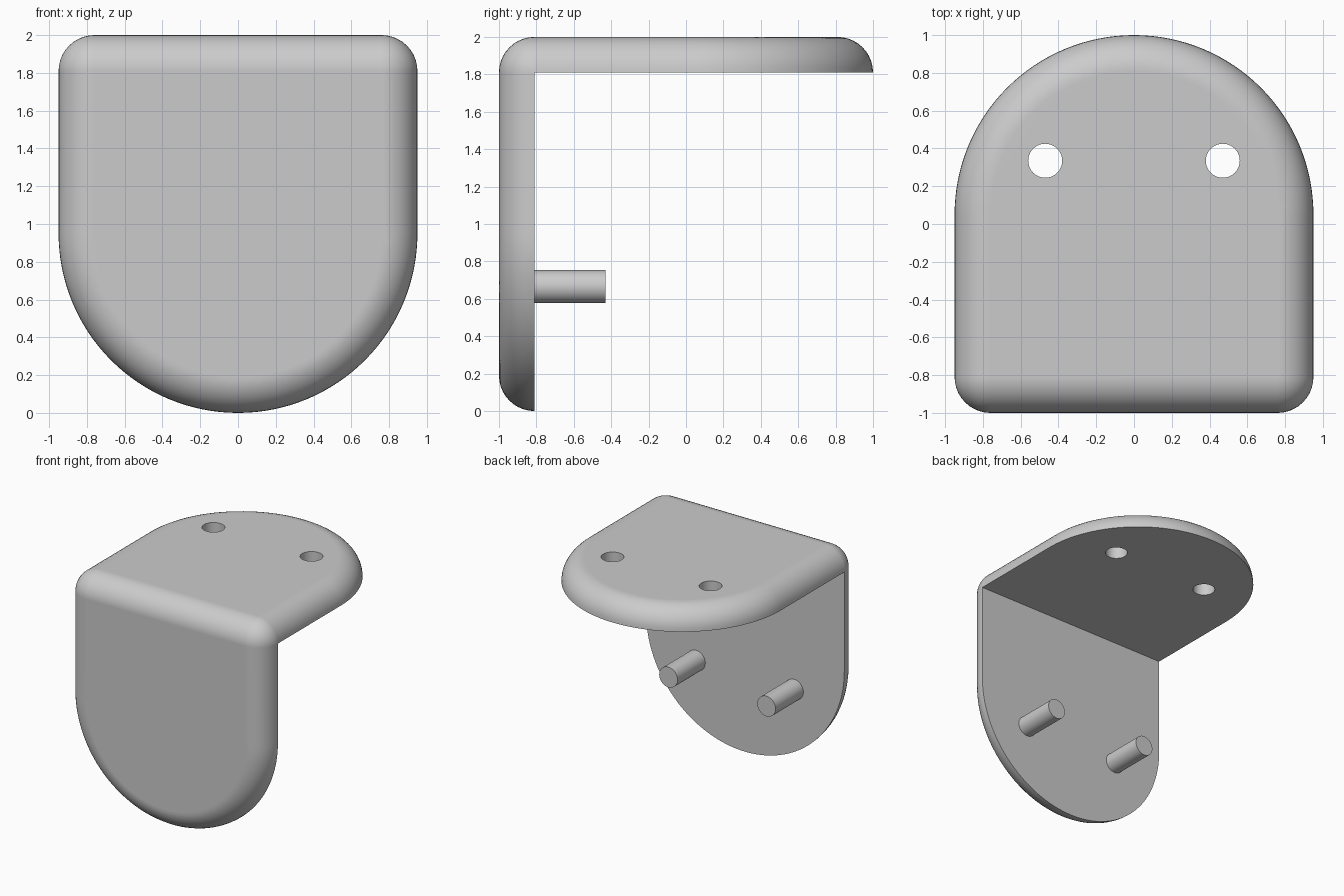
import bpy, bmesh, math
from mathutils import Matrix

cube = bpy.data.objects.get("Cube")
if cube:
    bpy.data.objects.remove(cube)

T = 0.19            # plate thickness and edge radius
W = 0.95            # half width, also the radius of the round ends
END = 0.05          # y where the round end begins
FRONT = T - 1       # y of the inner bend
BASE = 2 - T        # z of the inner bend
HOLE_X, HOLE_Y, HOLE_R = 0.47, 0.335, 0.09

grey = bpy.data.materials.new("light grey")
grey.use_nodes = True
grey.diffuse_color = (0.6, 0.6, 0.6, 1)
grey.node_tree.nodes["Principled BSDF"].inputs["Base Color"].default_value = (0.6, 0.6, 0.6, 1)


def fold(p):
    """Mirror a point of the top plate onto the front plate."""
    return (p[0], 1 - p[2], 1 - p[1])


def skin(bm, rows):
    """Join neighbouring rows of points with faces."""
    grid = [[bm.verts.new(p) for p in row] for row in rows]
    for a, b in zip(grid, grid[1:]):
        for i in range(len(a) - 1):
            bm.faces.new((a[i], a[i + 1], b[i + 1], b[i]))


def finish(obj):
    bpy.ops.object.select_all(action='DESELECT')
    obj.select_set(True)
    bpy.context.view_layer.objects.active = obj
    bpy.ops.object.shade_smooth_by_angle(angle=math.radians(35))


def new_object(name, bm):
    mesh = bpy.data.meshes.new(name)
    bm.to_mesh(mesh)
    bm.free()
    mesh.materials.append(grey)
    obj = bpy.data.objects.new(name, mesh)
    bpy.context.collection.objects.link(obj)
    return obj


def cylinder(bm, radius, depth, matrix):
    bmesh.ops.create_cone(bm, cap_ends=True, segments=40, radius1=radius,
                          radius2=radius, depth=depth, matrix=matrix)


# Cross-section of a plate: flat top, quarter-round edge
STEPS = 10
edge = [(W - T + T * math.sin(a), T * math.cos(a))
        for a in (math.pi / 2 * i / STEPS for i in range(STEPS))] + [(W, 0)]
half = [(0, T)] + edge
outer = [(-x, h) for x, h in reversed(edge)] + half
ring = outer + [(0, 0), outer[0]]

# Bent plate: round ends, straight runs and the rounded bend
bm = bmesh.new()
turns = [math.pi * i / 64 for i in range(65)]
round_end = [[(x * math.cos(t), END + x * math.sin(t), BASE + h)
              for x, h in half + [(0, 0)]] for t in turns]
straight = [[(x, y, BASE + h) for x, h in ring] for y in (END, FRONT)]
for rows in (round_end, straight):
    skin(bm, rows)
    skin(bm, [[fold(p) for p in row] for row in rows])
bend = [math.pi / 2 * i / STEPS for i in range(STEPS + 1)]
skin(bm, [[(x, FRONT - h * math.sin(t), BASE + h * math.cos(t)) for x, h in outer]
          for t in bend])
bmesh.ops.remove_doubles(bm, verts=bm.verts[:], dist=0.0002)
bmesh.ops.dissolve_degenerate(bm, edges=bm.edges[:], dist=0.0001)
bmesh.ops.recalc_face_normals(bm, faces=bm.faces[:])
bmesh.ops.dissolve_limit(bm, angle_limit=0.005, verts=bm.verts[:], edges=bm.edges[:])
plate = new_object("bent_plate", bm)

# Two holes through the top plate
bm = bmesh.new()
for side in (-1, 1):
    cylinder(bm, HOLE_R, 1, Matrix.Translation((side * HOLE_X, HOLE_Y, BASE)))
cutter = new_object("hole_cutter", bm)
cutter.hide_render = True
mod = plate.modifiers.new("holes", 'BOOLEAN')
mod.object = cutter
mod.operation = 'DIFFERENCE'
mod.solver = 'EXACT'
bpy.context.view_layer.objects.active = plate
bpy.ops.object.modifier_apply(modifier=mod.name)
bpy.data.objects.remove(cutter)
finish(plate)
plate.modifiers.new("even_shading", 'WEIGHTED_NORMAL').keep_sharp = True

# Two pegs on the back of the front plate
PEG_START, PEG_END = FRONT - 0.04, -0.43
for name, side in (("right_peg", -1), ("left_peg", 1)):
    bm = bmesh.new()
    place = Matrix.Translation((side * HOLE_X, (PEG_START + PEG_END) / 2, 1 - HOLE_Y))
    cylinder(bm, HOLE_R - 0.002, PEG_END - PEG_START,
             place @ Matrix.Rotation(math.pi / 2, 4, 'X'))
    finish(new_object(name, bm))
